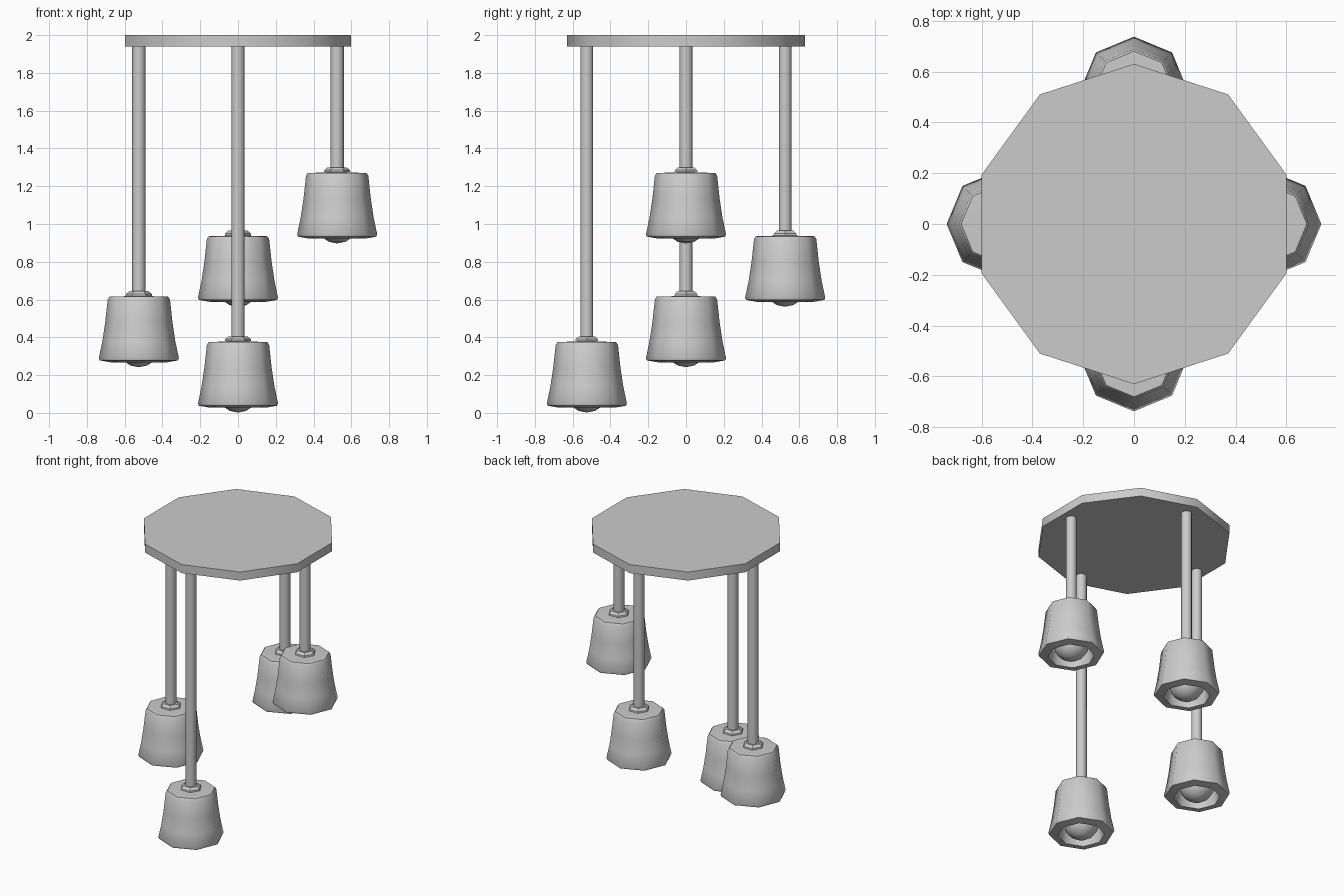
import bpy, bmesh, math

cube = bpy.data.objects.get("Cube")
if cube:
    bpy.data.objects.remove(cube)

grey = bpy.data.materials.new("light grey")
grey.use_nodes = True
colour = (0.6, 0.6, 0.6, 1)
grey.diffuse_color = colour
grey.node_tree.nodes["Principled BSDF"].inputs["Base Color"].default_value = colour


def lathe(name, profile, sides, location, smooth=50, turn=0.0):
    """Revolve (radius, height) points about z; zero radius makes a pole."""
    bm = bmesh.new()
    rings = []
    for r, z in profile:
        if r == 0:
            rings.append([bm.verts.new((0, 0, z))] * sides)
            continue
        angles = [turn + math.tau * i / sides for i in range(sides)]
        rings.append([bm.verts.new((r * math.cos(a), r * math.sin(a), z)) for a in angles])
    for low, high in zip(rings, rings[1:]):
        for i in range(sides):
            j = (i + 1) % sides
            corners = list(dict.fromkeys((low[i], low[j], high[j], high[i])))
            bm.faces.new(corners)
    bmesh.ops.recalc_face_normals(bm, faces=bm.faces)
    mesh = bpy.data.meshes.new(name)
    bm.to_mesh(mesh)
    bm.free()
    mesh.materials.append(grey)
    obj = bpy.data.objects.new(name, mesh)
    bpy.context.collection.objects.link(obj)
    obj.location = location
    bpy.ops.object.select_all(action='DESELECT')
    obj.select_set(True)
    bpy.context.view_layer.objects.active = obj
    bpy.ops.object.shade_smooth_by_angle(angle=math.radians(smooth))
    return obj


# Ceiling plate
plate_bottom = 1.94
lathe("ceiling_plate", [(0, 0), (0.63, 0), (0.63, 0.06), (0, 0.06)], 10,
      (0, 0, plate_bottom), turn=math.pi / 2)

# Flared shade with a hollow inside
shade = [(0, 0.38), (0.155, 0.375), (0.165, 0.36), (0.178, 0.24), (0.193, 0.14),
         (0.212, 0.05), (0.207, 0.038), (0.15, 0.028), (0.145, 0.06), (0.13, 0.3), (0, 0.3)]
# Threaded collar on top of the shade
collar = [(0, 0.375), (0.07, 0.38), (0.068, 0.39), (0.05, 0.405), (0, 0.405)]
bulb_r = 0.115
bulb = [(bulb_r * math.sin(math.pi * i / 8) if 0 < i < 8 else 0,
         bulb_r * (1 - math.cos(math.pi * i / 8)) + 0.002) for i in range(9)]

# Four pendants hung at different heights
reach = 0.525
pendants = {"front": (0, -reach, 0), "right": (-reach, 0, 0.24),
            "back": (0, reach, 0.56), "left": (reach, 0, 0.895)}
for side, place in pendants.items():
    lathe(side + "_shade", shade, 8, place)
    lathe(side + "_collar", collar, 6, place, smooth=30)
    lathe(side + "_bulb", bulb, 12, place)
    length = plate_bottom - place[2] + 0.01
    lathe(side + "_rod", [(0, 0.39), (0.035, 0.39), (0.035, length), (0, length)], 10, place)
